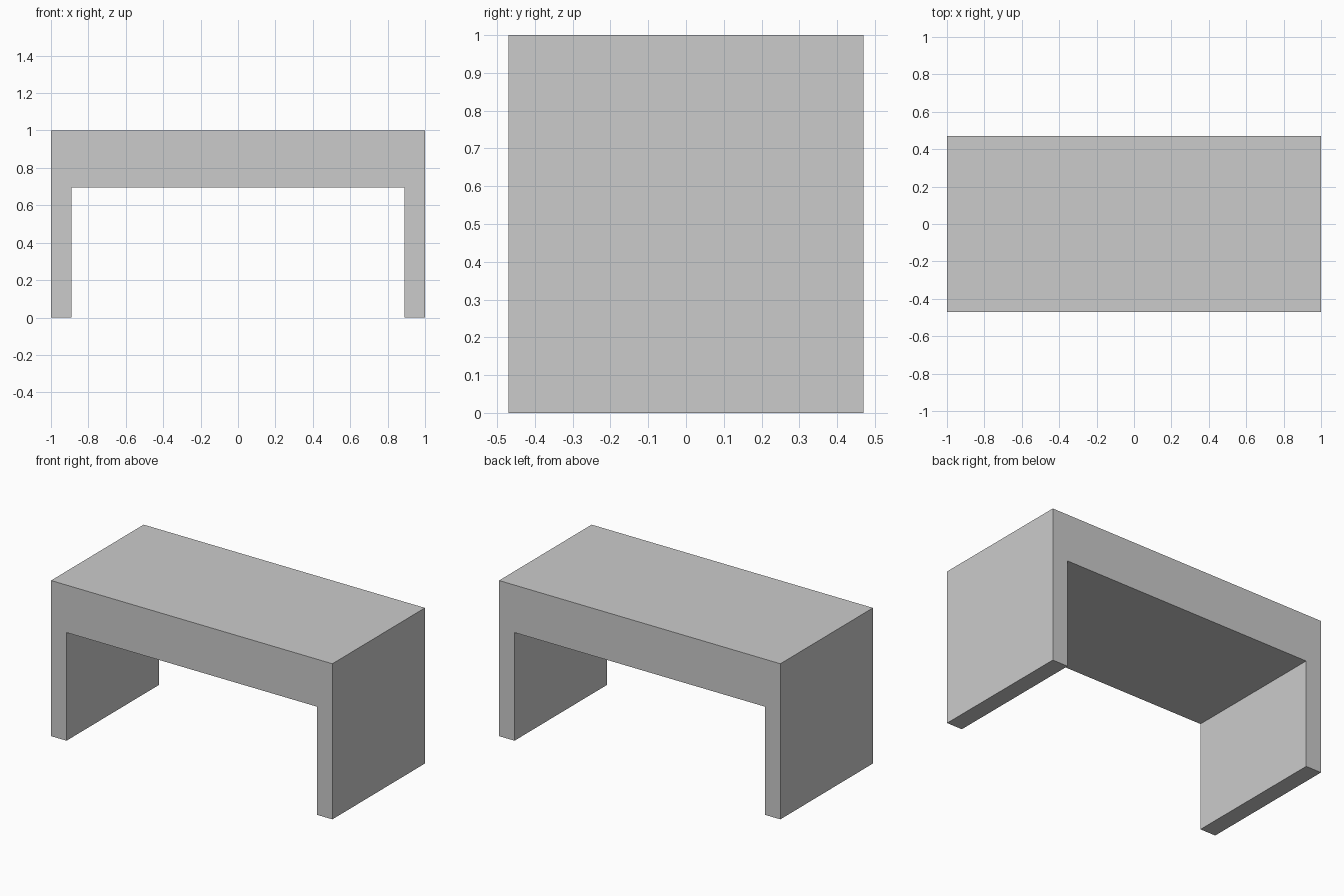
import bpy, bmesh

if "Cube" in bpy.data.objects:
    bpy.data.objects.remove(bpy.data.objects["Cube"])

HALF_W, HALF_D, HEIGHT = 1.0, 0.47, 1.0
LEG, UNDERSIDE = 0.11, 0.695

# Bench: one upside-down U profile extruded from front to back
inner = HALF_W - LEG
profile = [(-HALF_W, 0), (-inner, 0), (-inner, UNDERSIDE), (inner, UNDERSIDE),
           (inner, 0), (HALF_W, 0), (HALF_W, HEIGHT), (-HALF_W, HEIGHT)]

bm = bmesh.new()
face = bm.faces.new([bm.verts.new((x, -HALF_D, z)) for x, z in profile])
extruded = bmesh.ops.extrude_face_region(bm, geom=[face], use_keep_orig=True)
back = [g for g in extruded["geom"] if isinstance(g, bmesh.types.BMVert)]
bmesh.ops.translate(bm, verts=back, vec=(0, 2 * HALF_D, 0))
bmesh.ops.recalc_face_normals(bm, faces=bm.faces)

mesh = bpy.data.meshes.new("bench")
bm.to_mesh(mesh)
bm.free()
bpy.context.collection.objects.link(bpy.data.objects.new("bench", mesh))
